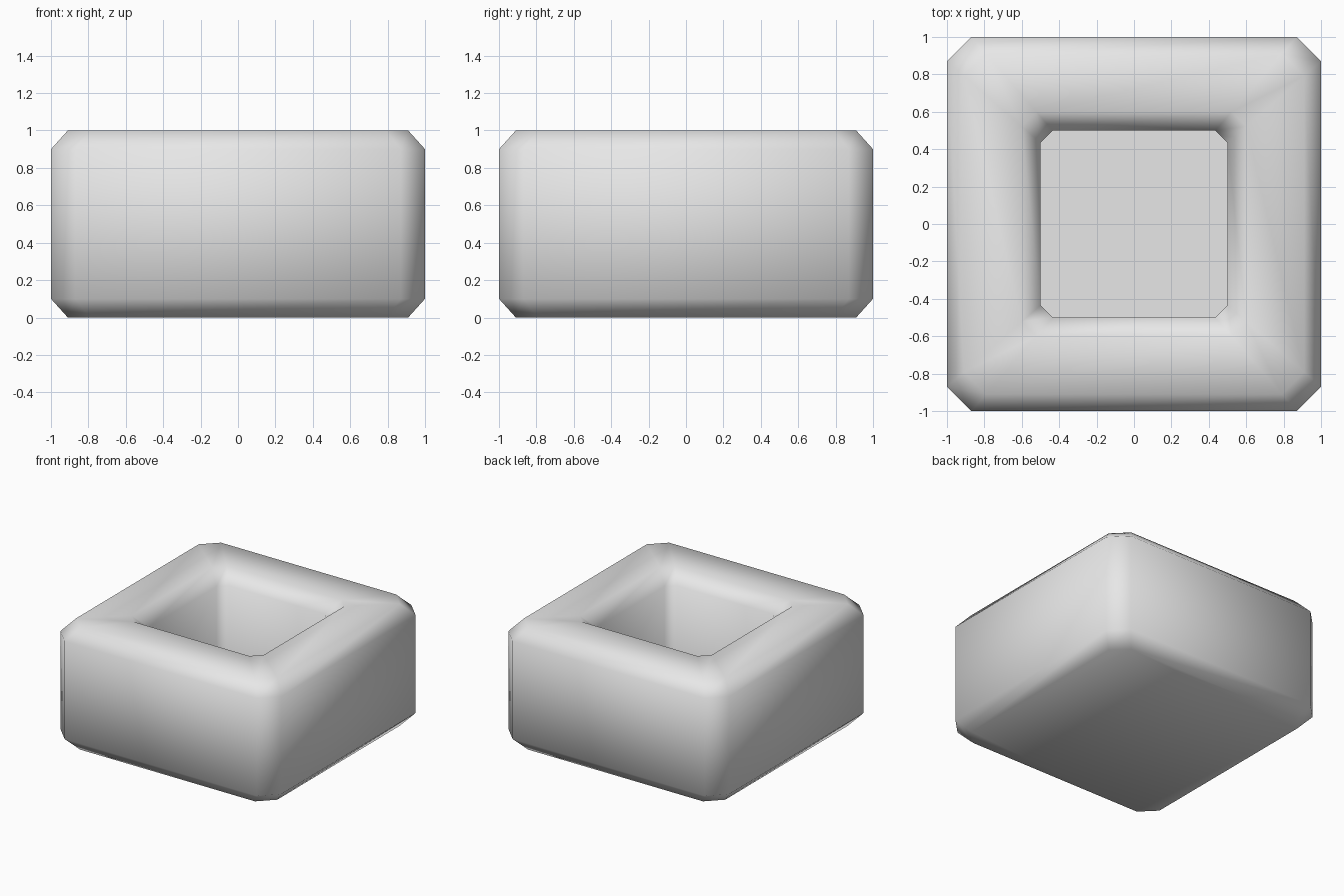
import bpy
import bmesh

if "Cube" in bpy.data.objects:
    bpy.data.objects.remove(bpy.data.objects["Cube"], do_unlink=True)

# Single plain grey material
grey = bpy.data.materials.new("light grey")
grey.use_nodes = True
colour = (0.8, 0.8, 0.8, 1)
grey.diffuse_color = colour
grey.node_tree.nodes["Principled BSDF"].inputs["Base Color"].default_value = colour

CUT = 0.87  # where the corner cut starts, relative to ring size


def octagon_ring(bm, size, z):
    """Square ring with cut corners, counter-clockwise seen from above."""
    c = CUT
    points = [(1, -c), (1, c), (c, 1), (-c, 1),
              (-1, c), (-1, -c), (-c, -1), (c, -1)]
    return [bm.verts.new((x * size, y * size, z)) for x, y in points]


# Profile from the underside, up the outer wall, over the rim, down the pocket
profile = [(0.91, 0), (1, 0.1), (1, 0.9), (0.91, 1),
           (0.6, 1), (0.5, 0.9), (0.5, 0.1)]

bm = bmesh.new()
rings = [octagon_ring(bm, size, z) for size, z in profile]
for low, high in zip(rings, rings[1:]):
    for i in range(len(low)):
        j = (i + 1) % len(low)
        bm.faces.new((low[i], low[j], high[j], high[i]))

# Underside and flat pocket floor
bm.faces.new(rings[0][::-1])
floor = bm.faces.new(rings[-1])

for face in bm.faces:
    face.smooth = True
for edge in floor.edges:
    edge.smooth = False

mesh = bpy.data.meshes.new("hollow_block")
bm.to_mesh(mesh)
bm.free()
mesh.materials.append(grey)
block = bpy.data.objects.new("hollow_block", mesh)
bpy.context.collection.objects.link(block)
